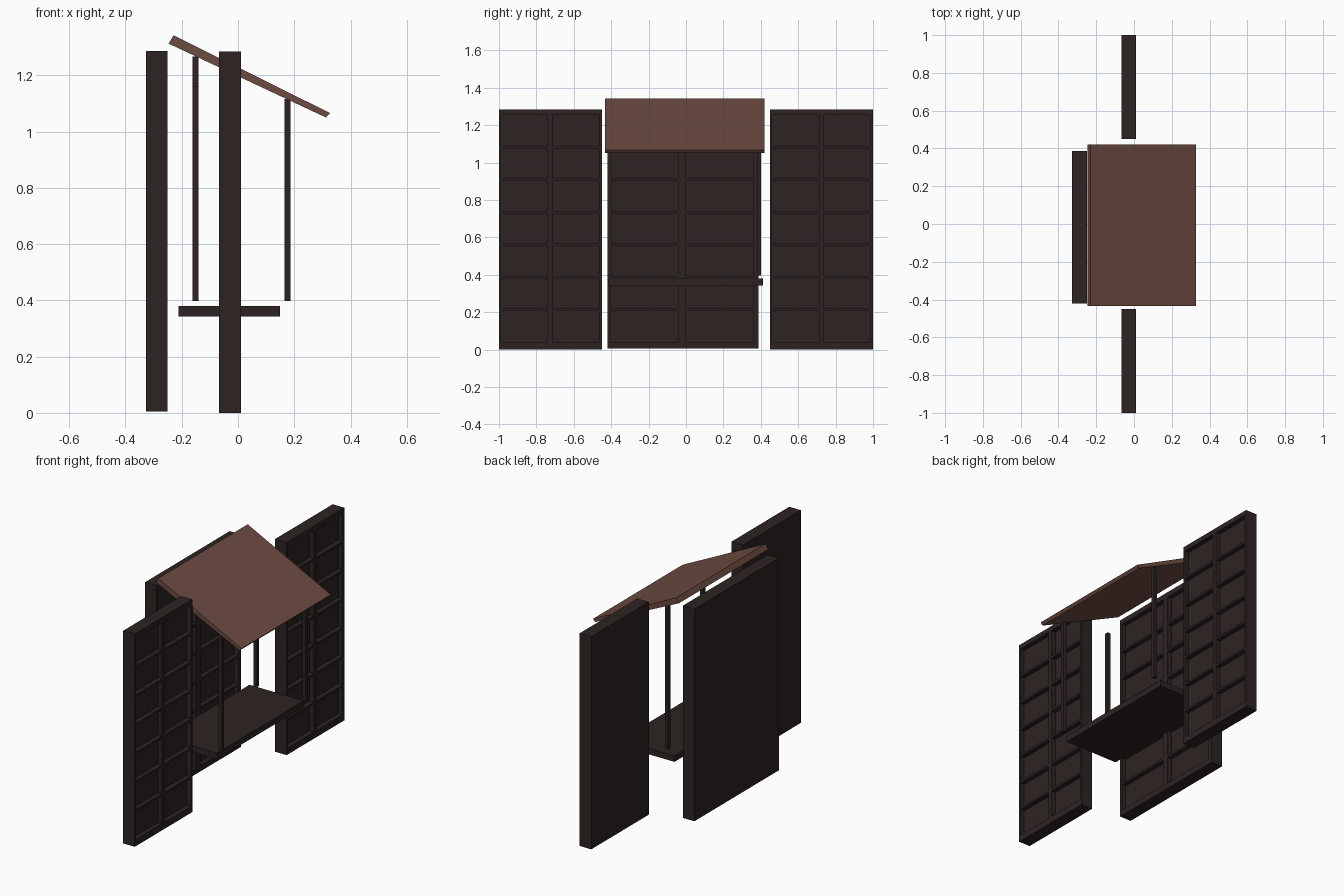
import bpy, bmesh
from mathutils import Vector

if "Cube" in bpy.data.objects:
    bpy.data.objects.remove(bpy.data.objects["Cube"])


def material(name, rgb):
    m = bpy.data.materials.new(name)
    m.diffuse_color = (*rgb, 1)
    m.use_nodes = True
    m.node_tree.nodes["Principled BSDF"].inputs["Base Color"].default_value = m.diffuse_color
    return m


DARK = material("dark_wood", (0.027, 0.017, 0.0165))
BROWN = material("roof_brown", (0.153, 0.072, 0.053))


def finish(bm, name, mat):
    bmesh.ops.recalc_face_normals(bm, faces=bm.faces[:])
    me = bpy.data.meshes.new(name)
    bm.to_mesh(me)
    bm.free()
    me.materials.append(mat)
    ob = bpy.data.objects.new(name, me)
    bpy.context.collection.objects.link(ob)
    return ob


def box(name, lo, hi, mat):
    bm = bmesh.new()
    lo, hi = Vector(lo), Vector(hi)
    for v in bmesh.ops.create_cube(bm, size=1)["verts"]:
        v.co = Vector((lo[i] + (v.co[i] + 0.5) * (hi[i] - lo[i]) for i in range(3)))
    return finish(bm, name, mat)


def lattice_panel(name, x_back, x_front, ys, z0, z1):
    """Slab whose +x face has two columns of seven recessed cells."""
    zs = [z0, 0.04]
    for i in range(1, 7):
        bar = 0.04 + i * 1.215 / 7
        zs += [bar - 0.007, bar + 0.007]
    zs += [1.255, z1]
    bm = bmesh.new()
    grid = [[bm.verts.new((x_front, y, z)) for z in zs] for y in ys]
    cells = []
    for i in range(len(ys) - 1):
        for j in range(len(zs) - 1):
            f = bm.faces.new((grid[i][j], grid[i + 1][j],
                              grid[i + 1][j + 1], grid[i][j + 1]))
            if i % 2 and j % 2:
                cells.append(f)
    # outer sides and back
    rim = [e for e in bm.edges if e.is_boundary]
    ext = bmesh.ops.extrude_edge_only(bm, edges=rim)["geom"]
    for v in ext:
        if isinstance(v, bmesh.types.BMVert):
            v.co.x = x_back
    bmesh.ops.contextual_create(
        bm, geom=[e for e in ext if isinstance(e, bmesh.types.BMEdge) and e.is_boundary])
    # push the cells in, leaving side walls
    for f in cells:
        new = bmesh.ops.extrude_face_region(bm, geom=[f])["geom"]
        for v in new:
            if isinstance(v, bmesh.types.BMVert):
                v.co.x -= 0.028
        if f.is_valid:
            bm.faces.remove(f)
    return finish(bm, name, DARK)


# Lattice panels: two side screens and one behind the seat
for name, y0 in (("left_screen", -1.0), ("right_screen", 0.45)):
    lattice_panel(name, -0.067, 0.01,
                  [y0 + d for d in (0, 0.01, 0.26, 0.285, 0.535, 0.55)], 0, 1.285)
lattice_panel("back_screen", -0.327, -0.25,
              [-0.42, -0.405, -0.042, -0.002, 0.36, 0.387], 0.005, 1.287)

# Seat board
box("seat", (-0.212, -0.415, 0.343), (0.15, 0.413, 0.38), DARK)

# Posts between seat and roof
for name, x, y, top in (("front_post_left", 0.176, -0.41, 1.115),
                        ("front_post_right", 0.176, 0.39, 1.115),
                        ("back_post_left", -0.151, -0.41, 1.16),
                        ("back_post_right", -0.151, 0.39, 1.267)):
    box(name, (x - 0.011, y - 0.011, 0.397), (x + 0.011, y + 0.011, top), DARK)

# Sloping tapered roof, a side profile swept along y
bm = bmesh.new()
profile = [(-0.247, 1.313), (-0.229, 1.342), (0.327, 1.066), (0.313, 1.05)]
face = bm.faces.new([bm.verts.new((x, -0.433, z)) for x, z in profile])
swept = bmesh.ops.extrude_face_region(bm, geom=[face])["geom"]
for v in swept:
    if isinstance(v, bmesh.types.BMVert):
        v.co.y = 0.42
if len([f for f in bm.faces if all(abs(v.co.y + 0.433) < 1e-4 for v in f.verts)]) == 0:
    bm.faces.new([v for v in bm.verts if v.co.y < 0])
finish(bm, "roof", BROWN)
